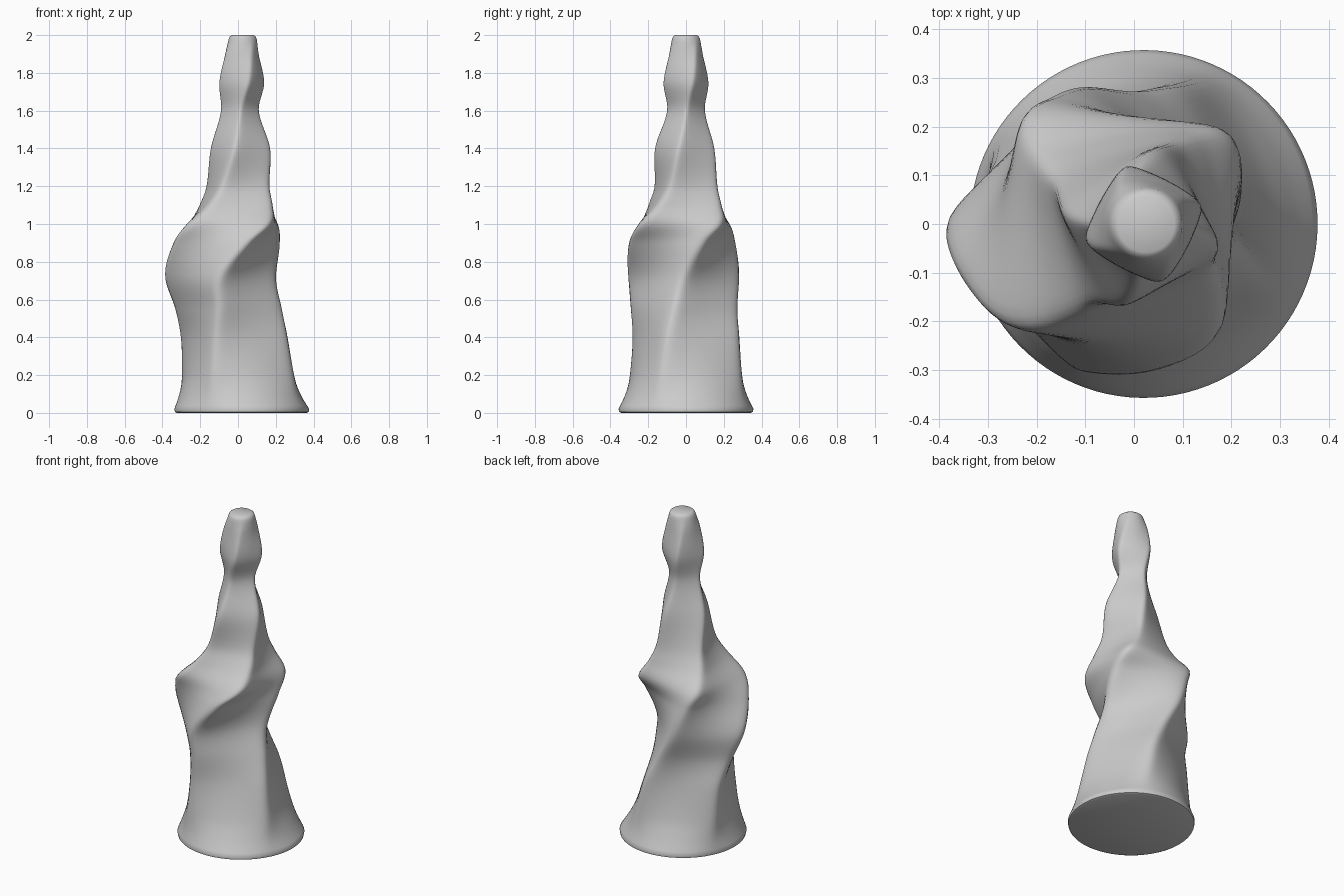
import bpy
import bmesh
from math import sin, cos, tau, radians, sqrt

SIDES = 96
RINGS = 110
SOFTNESS = 0.012

# Stations up the body: height, centre x, centre y, radius, twist in degrees, squareness
STATIONS = [
    (0.02, 0.02, 0, 0.357, -27, 0),
    (0.1, 0.01, 0, 0.335, -27, 0.25),
    (0.2, 0, 0, 0.32, -25, 0.6),
    (0.4, -0.02, 0, 0.298, -20, 0.95),
    (0.55, -0.05, -0.01, 0.287, -11, 1),
    (0.72, -0.092, -0.012, 0.293, 0, 1),
    (0.9, -0.06, -0.02, 0.3, 22, 1),
    (1, -0.03, -0.01, 0.298, 40, 1),
    (1.1, -0.01, -0.005, 0.232, 53, 1),
    (1.2, 0, 0, 0.185, 62, 1),
    (1.4, 0.013, -0.007, 0.16, 78, 1),
    (1.6, 0.01, 0, 0.1, 92, 0.9),
    (1.75, 0.02, 0, 0.123, 107, 0.8),
    (1.9, 0.021, 0, 0.097, 121, 0.5),
    (1.98, 0.025, 0, 0.074, 130, 0),
]


def slope(i, k):
    """Rate of change of column k at station i."""
    a = STATIONS[max(i - 1, 0)]
    b = STATIONS[min(i + 1, len(STATIONS) - 1)]
    return (b[k] - a[k]) / (b[0] - a[0])


def station_at(z):
    """Smooth cubic interpolation of every column at height z."""
    i = max(n for n in range(len(STATIONS) - 1) if STATIONS[n][0] <= z)
    a, b = STATIONS[i], STATIONS[i + 1]
    span = b[0] - a[0]
    t = (z - a[0]) / span
    ease = t * t * (3 - 2 * t)
    leave = t * (1 - t) ** 2 * span
    arrive = t * t * (t - 1) * span
    return [a[k] + (b[k] - a[k]) * ease + leave * slope(i, k) + arrive * slope(i + 1, k)
            for k in range(1, len(a))]


def soft_square(angle):
    """Radius of a square with rounded corners, one at angle zero."""
    def soft(v):
        return sqrt(v * v + SOFTNESS)
    return (soft(1) + soft(0)) / (soft(cos(angle)) + soft(sin(angle)))


def add_ring(bm, z, section, inset=0):
    cx, cy, radius, twist, squareness = section
    ring = []
    for n in range(SIDES):
        angle = tau * n / SIDES
        r = (radius - inset) * (1 + squareness * (soft_square(angle) - 1))
        turn = angle + radians(twist)
        ring.append(bm.verts.new((cx + r * cos(turn), cy + r * sin(turn), z)))
    return ring


# Twisted body: a round foot turning into a spiralling square and back to a round tip
bm = bmesh.new()
low, high = STATIONS[0][0], STATIONS[-1][0]
foot, tip = STATIONS[0][1:], STATIONS[-1][1:]
rings = [add_ring(bm, 0, foot, 0.014), add_ring(bm, low / 4, foot, 0.003)]
for n in range(RINGS + 1):
    z = min(low + (high - low) * n / RINGS, high)
    rings.append(add_ring(bm, z, station_at(z)))

# Rounded lip of the tip
rings.append(add_ring(bm, 1.993, tip, 0.006))
rings.append(add_ring(bm, 2, tip, 0.016))

for lower, upper in zip(rings, rings[1:]):
    for n in range(SIDES):
        m = (n + 1) % SIDES
        bm.faces.new((lower[n], lower[m], upper[m], upper[n]))
bm.faces.new(rings[0][::-1])
bm.faces.new(rings[-1])

mesh = bpy.data.meshes.new("twisted_body")
bm.to_mesh(mesh)
bm.free()

# Single plain grey
grey = bpy.data.materials.new("plain grey")
grey.use_nodes = True
colour = (0.6, 0.6, 0.6, 1)
grey.diffuse_color = colour
grey.node_tree.nodes["Principled BSDF"].inputs["Base Color"].default_value = colour
mesh.materials.append(grey)

cube = bpy.data.objects.get("Cube")
if cube:
    bpy.data.objects.remove(cube)

body = bpy.data.objects.new("twisted_body", mesh)
bpy.context.collection.objects.link(body)
bpy.context.view_layer.objects.active = body
body.select_set(True)
bpy.ops.object.shade_smooth_by_angle(angle=radians(50))
